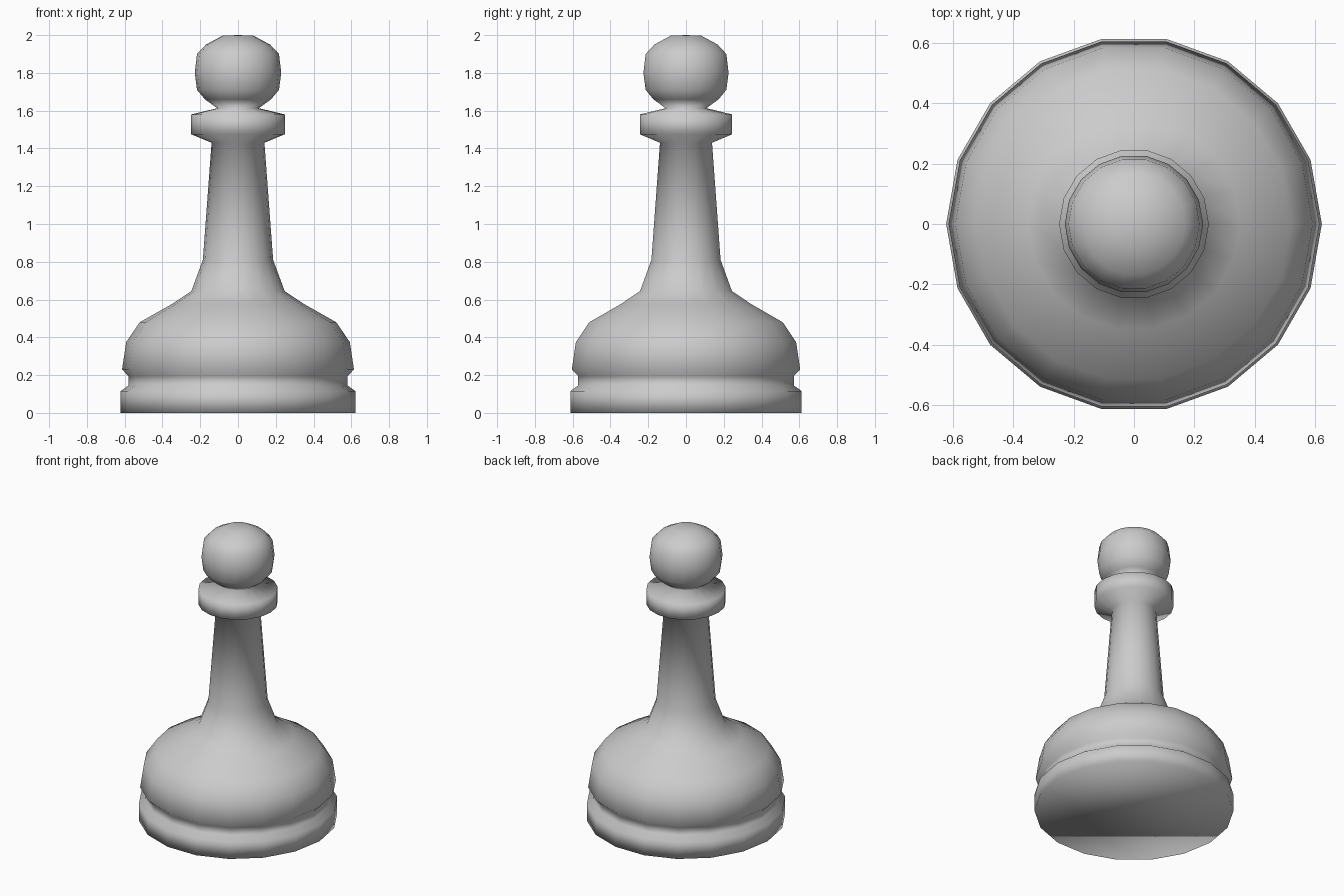
import bpy
import bmesh
from math import radians
from mathutils import Matrix

SIDES = 18

cube = bpy.data.objects.get("Cube")
if cube:
    bpy.data.objects.remove(cube, do_unlink=True)

# Plain grey material
grey = bpy.data.materials.new("plain_grey")
grey.use_nodes = True
colour = (0.6, 0.6, 0.6, 1.0)
grey.diffuse_color = colour
grey.node_tree.nodes["Principled BSDF"].inputs["Base Color"].default_value = colour

# Turned profile as (radius, height), from the floor to the crown
foot = [(0.622, 0.0), (0.622, 0.115), (0.58, 0.145), (0.58, 0.195)]
bulge = [(0.614, 0.23), (0.592, 0.375), (0.52, 0.48), (0.352, 0.575)]
stem = [(0.247, 0.645), (0.186, 0.81), (0.14, 1.43)]
collar = [(0.248, 1.475), (0.248, 1.58), (0.11, 1.613)]
head = [(0.175, 1.66), (0.217, 1.71), (0.229, 1.80),
        (0.217, 1.90), (0.17, 1.95), (0.082, 1.997)]
profile = foot + bulge + stem + collar + head

# Lathe the profile, with a vertex of every ring on the y axis
bm = bmesh.new()
rings = []
for radius, height in profile:
    ring = bmesh.ops.create_circle(
        bm, segments=SIDES, radius=radius,
        matrix=Matrix.Translation((0, 0, height)) @ Matrix.Rotation(radians(90), 4, 'Z'))
    rings.append(ring["verts"])
for low, high in zip(rings, rings[1:]):
    for i in range(SIDES):
        j = (i + 1) % SIDES
        bm.faces.new((low[i], low[j], high[j], high[i]))

# Flat underside and closed crown
bm.faces.new(rings[0])
crown = bm.verts.new((0, 0, 2.0))
for i in range(SIDES):
    bm.faces.new((rings[-1][i], rings[-1][(i + 1) % SIDES], crown))

bmesh.ops.recalc_face_normals(bm, faces=bm.faces)
for face in bm.faces:
    face.smooth = True

mesh = bpy.data.meshes.new("chess_pawn")
bm.to_mesh(mesh)
bm.free()
mesh.materials.append(grey)
pawn = bpy.data.objects.new("chess_pawn", mesh)
bpy.context.collection.objects.link(pawn)
